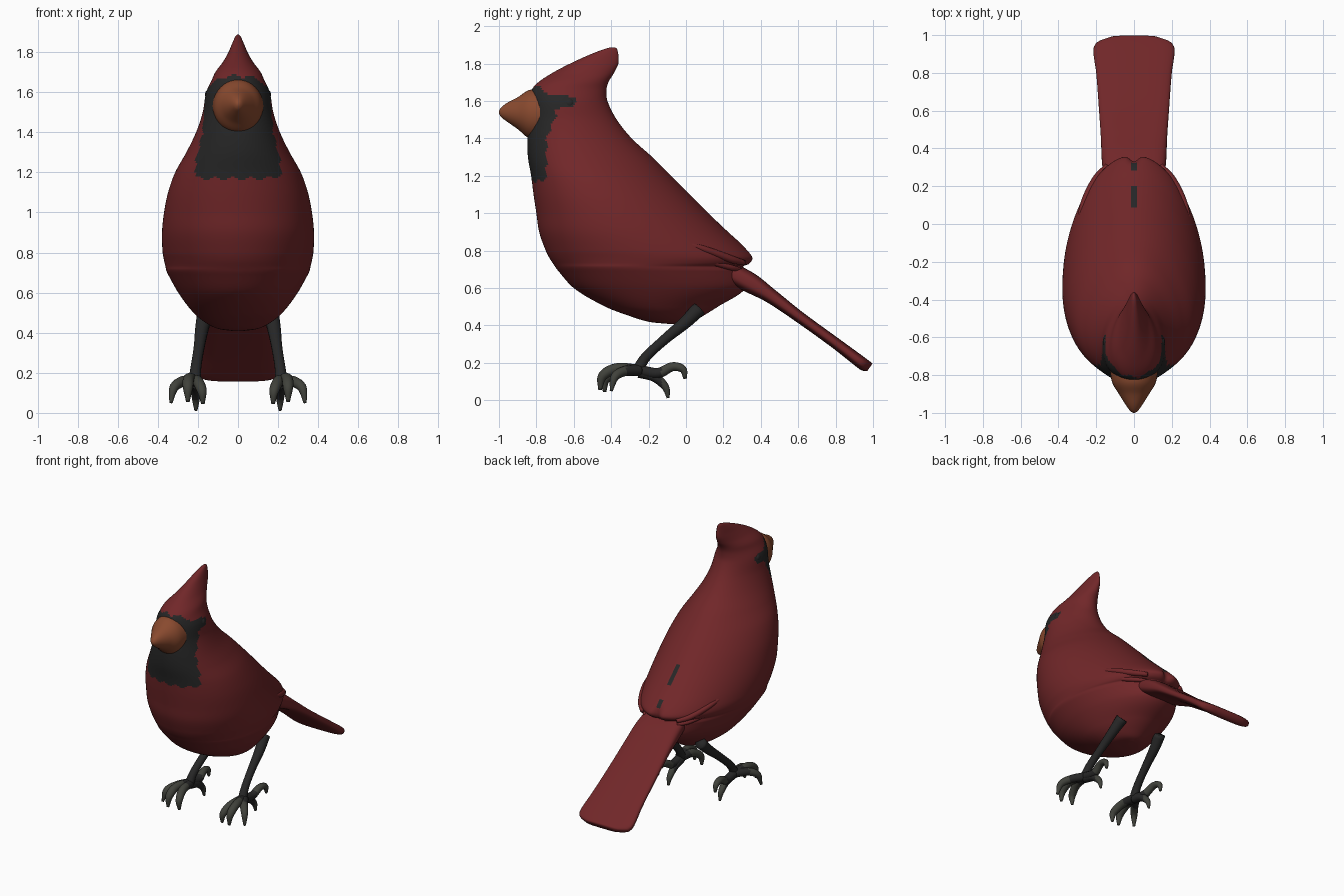
import bpy, bmesh
from math import sin, cos, pi, exp
from mathutils import Vector

if "Cube" in bpy.data.objects:
    bpy.data.objects.remove(bpy.data.objects["Cube"])


def material(name, rgb):
    m = bpy.data.materials.new(name)
    m.diffuse_color = (*rgb, 1)
    m.use_nodes = True
    m.node_tree.nodes["Principled BSDF"].inputs["Base Color"].default_value = m.diffuse_color
    return m


RED = material("crimson feathers", (0.165, 0.020, 0.022))
BLACK = material("black mask", (0.020, 0.020, 0.020))
ORANGE = material("orange beak", (0.25, 0.068, 0.028))
GREY = material("grey claws", (0.052, 0.054, 0.044))


def spline(rows, n):
    """Smooth curve through tuples of any length, spaced by distance."""
    p = [Vector(r) for r in rows]
    t = [0]
    for a, b in zip(p, p[1:]):
        t.append(t[-1] + (b - a).length)
    last = len(p) - 1
    tan = []
    for i in range(len(p)):
        lo, hi = max(i - 1, 0), min(i + 1, last)
        tan.append((p[hi] - p[lo]) / (t[hi] - t[lo]))
    out, i = [], 0
    for k in range(n + 1):
        s = t[-1] * k / n
        while i < last - 1 and s > t[i + 1]:
            i += 1
        h = t[i + 1] - t[i]
        u = (s - t[i]) / h
        out.append(p[i] * (2*u**3 - 3*u**2 + 1) + tan[i] * h * (u**3 - 2*u**2 + u)
                   + p[i + 1] * (3*u**2 - 2*u**3) + tan[i + 1] * h * (u**3 - u**2))
    return out


def loft(name, rings, mats, rule=None):
    """Skin a list of equal rings, cap both ends, colour faces by a rule."""
    bm = bmesh.new()
    vs = [[bm.verts.new(c) for c in ring] for ring in rings]
    n = len(rings[0])
    for a, b in zip(vs, vs[1:]):
        for i in range(n):
            j = (i + 1) % n
            bm.faces.new((a[i], a[j], b[j], b[i]))
    bm.faces.new(vs[0])
    bm.faces.new(vs[-1])
    bmesh.ops.recalc_face_normals(bm, faces=bm.faces)
    for f in bm.faces:
        f.smooth = True
        if rule:
            f.material_index = rule(f.calc_center_median())
    me = bpy.data.meshes.new(name)
    bm.to_mesh(me)
    bm.free()
    for m in mats:
        me.materials.append(m)
    ob = bpy.data.objects.new(name, me)
    bpy.context.collection.objects.link(ob)
    return ob


def tube(name, rows, side, mats, rule=None, n=20, seg=14):
    """Tapered tube through (x, y, z, radius) points, mirrored by side."""
    pts = spline(rows, n)
    rings = []
    for i, p in enumerate(pts):
        d = (pts[min(i + 1, n)].xyz - pts[max(i - 1, 0)].xyz).normalized()
        u = d.cross(Vector((1, 0, 0))).normalized()
        v = d.cross(u)
        ring = []
        for k in range(seg):
            a = 2 * pi * k / seg
            q = p.xyz + (u * cos(a) + v * sin(a)) * p.w
            ring.append((q.x * side, q.y, q.z))
        rings.append(ring)
    return loft(name, rings, mats, rule)


# Body, head and crest: horizontal slices (z, front y, back y, half width)
BODY = [(.408, -.09, 0, .02), (.42, -.2, .04, .1), (.45, -.30, .09, .16),
        (.50, -.43, .17, .22), (.60, -.60, .32, .295), (.70, -.69, .325, .35),
        (.715, -.70, .31, .355), (.73, -.71, .345, .358), (.76, -.73, .365, .365),
        (.80, -.75, .335, .372), (.9, -.785, .225, .375), (1.0, -.80, .12, .365),
        (1.1, -.815, .02, .345), (1.2, -.828, -.08, .31), (1.3, -.845, -.18, .255),
        (1.4, -.848, -.29, .207), (1.5, -.84, -.37, .174), (1.6, -.835, -.42, .157),
        (1.66, -.825, -.425, .13), (1.70, -.79, -.415, .112), (1.75, -.715, -.385, .075),
        (1.8, -.62, -.362, .047), (1.85, -.51, -.362, .026), (1.88, -.43, -.37, .012),
        (1.887, -.40, -.38, .004)]


def body_ring(r, seg=128):
    z, f, b, w = r
    ring = []
    for k in range(seg):
        a = 2 * pi * k / seg
        x = w * sin(a) * (1 - .15 * cos(a))
        y = (f + b) / 2 + (b - f) / 2 * cos(a)
        if y > 0:  # notch between the two folded wing tips
            y -= .035 * exp(-(x / .03) ** 2) * exp(-((z - .76) / .04) ** 2)
        ring.append((x, y, z))
    return ring


# Rear limit of the black mask at each height (z, y)
MASK = [(1.17, -.76), (1.22, -.745), (1.40, -.745), (1.50, -.70), (1.55, -.69),
        (1.565, -.60), (1.615, -.59), (1.635, -.72), (1.68, -.80)]


def body_colour(c):
    if abs(c.x) < .014 and c.z > .77 and (.09 < c.y < .20 or .28 < c.y < .325):
        return 1  # dark slits along the spine
    z = c.z + .008 * sin(c.x * 70)
    for (z0, y0), (z1, y1) in zip(MASK, MASK[1:]):
        if z0 <= z < z1:
            lim = y0 + (y1 - y0) * (z - z0) / (z1 - z0)
            return int(c.y < lim + .006 * sin(c.z * 80))
    return 0


loft("body", [body_ring(r) for r in spline(BODY, 190)], [RED, BLACK], body_colour)

# Beak: upright oval slices (y, centre z, half width, half height)
BEAK = [(-.77, 1.53, .128, .136), (-.84, 1.53, .115, .128), (-.90, 1.535, .08, .085),
        (-.96, 1.54, .042, .048), (-.99, 1.54, .02, .024), (-1.0, 1.54, .005, .006)]
loft("beak", [[(w * cos(2*pi*k/40), y, z + h * sin(2*pi*k/40)) for k in range(40)]
              for y, z, w, h in spline(BEAK, 30)], [ORANGE])

# Tail: flat rounded slices (y, z, half width, half thickness)
TAIL = [(.15, .73, .15, .05), (.33, .635, .17, .055), (.45, .56, .175, .04),
        (.6, .45, .185, .031), (.8, .305, .2, .03), (.92, .214, .215, .033),
        (.955, .188, .2, .033), (.983, .176, .13, .025)]


def power(v, e):
    return abs(v) ** e * (1 if v > 0 else -1)


def tail_ring(r, seg=48):
    y, z, w, h = r
    ring = []
    for k in range(seg):
        a = 2 * pi * k / seg
        t = h * power(sin(a), .7)
        ring.append((w * power(cos(a), .5), y + .57 * t, z + .82 * t))
    return ring


loft("tail", [tail_ring(r) for r in spline(TAIL, 40)], [RED])


# Feet: toes are dark near the ankle and grey towards the claws
def toe_colour(c):
    return int(not -.32 < c.y < -.13)


TOES = {
    "front_inner_toe": [(.215, -.25, .16, .03), (.20, -.36, .155, .028),
                        (.18, -.43, .11, .024), (.175, -.435, .045, .009)],
    "front_middle_toe": [(.22, -.25, .16, .03), (.245, -.37, .17, .028),
                         (.25, -.445, .13, .026), (.25, -.46, .055, .009)],
    "front_outer_toe": [(.225, -.25, .16, .03), (.28, -.33, .155, .027),
                        (.32, -.38, .125, .023), (.335, -.40, .05, .008)],
    "rear_toe": [(.22, -.25, .16, .03), (.22, -.15, .145, .028), (.23, -.07, .18, .024),
                 (.235, -.015, .165, .02), (.235, -.005, .115, .009)],
    "rear_lower_toe": [(.215, -.25, .15, .03), (.21, -.17, .125, .026),
                       (.21, -.11, .07, .02), (.21, -.095, .012, .008)],
}
LEG = [(.165, .07, .49, .04), (.18, 0, .42, .034), (.195, -.12, .32, .027),
       (.21, -.22, .225, .027), (.217, -.26, .155, .032)]
WING_EDGES = [[(.295, 0, .84, .012), (.262, .12, .80, .018), (.20, .24, .755, .02),
               (.14, .31, .735, .014)],
              [(.285, .02, .77, .008), (.245, .13, .74, .013), (.18, .24, .71, .015),
               (.13, .29, .70, .01)]]

for side, label in ((-1, "left"), (1, "right")):
    tube(label + "_leg", LEG, side, [BLACK])
    for toe, rows in TOES.items():
        tube(f"{label}_{toe}", rows, side, [BLACK, GREY], toe_colour)
    # folded feather edges low on the wing
    for i, rows in enumerate(WING_EDGES):
        tube(f"{label}_wing_edge_{i + 1}", rows, side, [RED])
    # eye set into the end of the mask
    bpy.ops.mesh.primitive_uv_sphere_add(segments=24, ring_count=12, radius=.028,
                                         location=(.142 * side, -.625, 1.588))
    eye = bpy.context.object
    eye.name = label + "_eye"
    eye.scale = (.8, 1, 1)
    eye.data.materials.append(BLACK)
    bpy.ops.object.shade_smooth()
